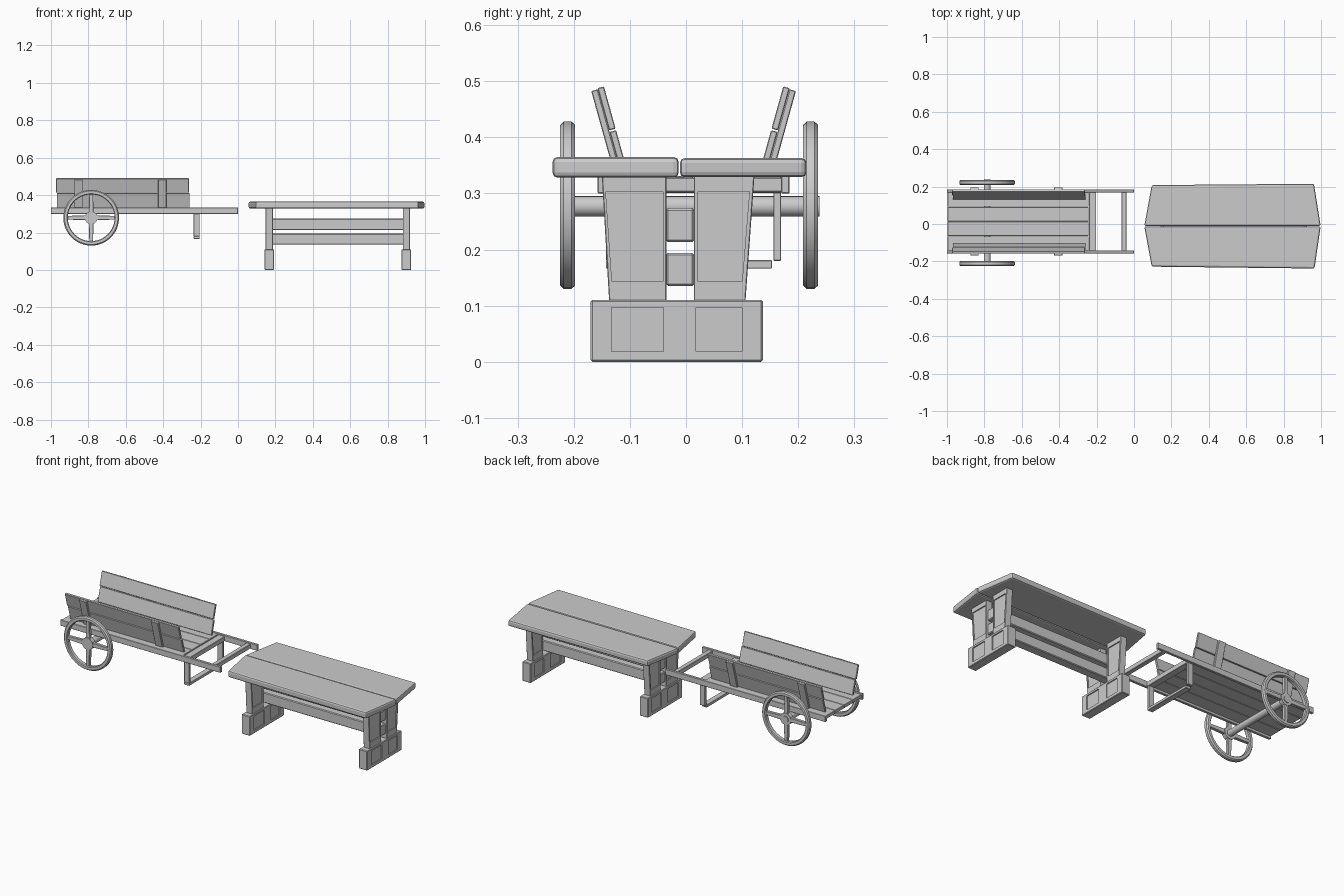
import bpy, bmesh, math
from mathutils import Matrix, Vector

if "Cube" in bpy.data.objects:
    bpy.data.objects.remove(bpy.data.objects["Cube"])


def finish(bm, name, bevel=0.0, segments=1, smooth=False):
    bmesh.ops.recalc_face_normals(bm, faces=bm.faces)
    if bevel:
        bmesh.ops.bevel(bm, geom=bm.edges[:], offset=bevel, segments=segments,
                        profile=0.5, affect='EDGES')
    me = bpy.data.meshes.new(name)
    bm.to_mesh(me)
    bm.free()
    ob = bpy.data.objects.new(name, me)
    bpy.context.collection.objects.link(ob)
    if smooth:
        bpy.context.view_layer.objects.active = ob
        ob.select_set(True)
        bpy.ops.object.shade_smooth_by_angle(angle=math.radians(35))
        ob.select_set(False)
    return ob


def box(name, x, y, z, bevel=0.0015):
    """Box from (min, max) ranges."""
    return prism(name, [(y[0], z[0]), (y[1], z[0]), (y[1], z[1]), (y[0], z[1])], x, 'X', bevel)


def prism(name, pts, span, axis, bevel=0.0015, segments=1):
    """Extrude a 2D outline along X (yz outline) or Z (xy outline)."""
    bm = bmesh.new()
    rings = []
    for s in span:
        rings.append([bm.verts.new((s, a, b) if axis == 'X' else (a, b, s)) for a, b in pts])
    n = len(pts)
    bm.faces.new(rings[0])
    bm.faces.new(rings[1])
    for i in range(n):
        j = (i + 1) % n
        bm.faces.new((rings[0][i], rings[0][j], rings[1][j], rings[1][i]))
    return finish(bm, name, bevel, segments)


def lathe(name, profile, centre, steps=40):
    """Revolve a closed (radius, y) loop about the y axis."""
    bm = bmesh.new()
    rings = []
    for k in range(steps):
        a = 2 * math.pi * k / steps
        rings.append([bm.verts.new((centre[0] + r * math.cos(a), centre[1] + y,
                                    centre[2] + r * math.sin(a))) for r, y in profile])
    n = len(profile)
    for k in range(steps):
        p, q = rings[k], rings[(k + 1) % steps]
        for i in range(n):
            j = (i + 1) % n
            bm.faces.new((p[i], p[j], q[j], q[i]))
    return finish(bm, name, smooth=True)


def rod(name, radius, y0, y1, x, z, bevel=0.002):
    bm = bmesh.new()
    mat = Matrix.Translation((x, (y0 + y1) / 2, z)) @ Matrix.Rotation(math.pi / 2, 4, 'X')
    bmesh.ops.create_cone(bm, cap_ends=True, segments=24, radius1=radius, radius2=radius,
                          depth=y1 - y0, matrix=mat)
    return finish(bm, name, smooth=True)


def carve(target, outlines, x, depth=0.006):
    """Sink panel recesses into both x faces of a part."""
    for pts in outlines:
        for face in x:
            c = prism("panel_cutter", pts, (face - depth, face + depth), 'X', 0)
            c.hide_render = True
            c.hide_set(True)
            m = target.modifiers.new("panel", 'BOOLEAN')
            m.object = c
            m.operation = 'DIFFERENCE'
            m.solver = 'EXACT'


def rect(y0, y1, z0, z1):
    return [(y0, z0), (y1, z0), (y1, z1), (y0, z1)]


# ---------- table ----------
SEAM = -0.012
prism("table_top_front", [(0.055, SEAM - .001), (0.095, -0.228), (0.965, -0.238), (0.998, SEAM - .001)],
      (0.328, 0.365), 'Z', 0.009, 2)
prism("table_top_back", [(0.055, SEAM + .001), (0.998, SEAM + .001), (0.962, 0.215), (0.095, 0.208)],
      (0.329, 0.363), 'Z', 0.009, 2)

for side, xc in (("left", 0.167), ("right", 0.900)):
    foot = box(side + "_table_foot", (xc - .026, xc + .026), (-0.17, 0.137), (0, 0.11), 0.003)
    carve(foot, [rect(-.133, -.04, .018, .097), rect(.018, .1, .018, .097)],
          (xc - .026, xc + .026))
    w = 0.019
    post = prism(side + "_front_post", [(-.137, .108), (-.035, .108), (-.035, .332), (-.15, .332)],
                 (xc - w, xc + w), 'X', 0.0015)
    carve(post, [[(-.132, .143), (-.041, .143), (-.041, .303), (-.143, .303)]], (xc - w, xc + w))
    post = prism(side + "_back_post", [(.014, .108), (.106, .108), (.122, .332), (.014, .332)],
                 (xc - w, xc + w), 'X', 0.0015)
    carve(post, [[(.021, .143), (.1, .143), (.113, .303), (.021, .303)]], (xc - w, xc + w))

for name, z in (("upper_stretcher", (.213, .274)), ("lower_stretcher", (.135, .194))):
    box(name, (0.155, 0.912), (-0.036, 0.015), z, 0.004)

# ---------- cart bed and frame ----------
CY = 0.0135
for i in range(4):
    y0 = CY - 0.157 + i * 0.0785
    box("floor_plank", (-0.997, -0.242), (y0 + .001, y0 + .0775), (0.312, 0.331))
for s in (-1, 1):
    a, b = sorted((CY + s * 0.156, CY + s * 0.171))
    box("side_rail", (-1.0, 0.0), (a, b), (0.300, 0.333))
    a, b = sorted((CY + s * 0.142, CY + s * 0.156))
    box("prop_leg", (-0.237, -0.205), (a, b), (0.180, 0.326))
box("front_crossbar", (-0.240, -0.202), (CY - .157, CY + .157), (0.301, 0.327))
box("handle_bar", (-0.066, -0.040), (CY - .157, CY + .157), (0.303, 0.328))
box("prop_foot_bar", (-0.237, -0.205), (CY - .156, CY + .14), (0.166, 0.181))

# ---------- leaning cart sides ----------
TILT = math.radians(15.5)


def leaning(name, s, x, up, out):
    """Board in a panel's own frame: up = along the slope, out = thickness range."""
    ob = box(name, x, out, up)
    m = (Matrix.Translation((0, CY, 0)) @ Matrix.Scale(s, 4, Vector((0, 1, 0)))
         @ Matrix.Translation((0, 0.122, 0.332)) @ Matrix.Rotation(-TILT, 4, 'X'))
    ob.data.transform(m)
    if s < 0:
        ob.data.flip_normals()


for s in (-1, 1):
    leaning("lower_side_plank", s, (-0.968, -0.258), (0, 0.082), (-.006, .006))
    leaning("upper_side_plank", s, (-0.972, -0.262), (0.085, 0.163), (-.006, .006))
    for x in (-0.853, -0.405):
        leaning("side_stake", s, (x - .022, x + .022), (0, 0.161), (.006, .018))

# ---------- wheels ----------
WX, WZ = -0.785, 0.279
rod("axle", 0.018, -0.222, 0.238, WX, 0.277)
RIM = [(.125, -.009), (.129, -.0135), (.143, -.0135), (.149, -.007),
       (.149, .007), (.143, .0135), (.129, .0135), (.125, .009)]
for name, y, s in (("front", -0.211, -1), ("back", 0.222, 1)):
    lathe(name + "_wheel_rim", RIM, (WX, y, WZ), 48)
    rod(name + "_wheel_hub", 0.034, y - .0115, y + .0115, WX, WZ)
    for k in range(4):
        spoke = prism(name + "_wheel_spoke", [(-.009, .025), (.009, .025), (.009, .13), (-.009, .13)],
                      (-.013, .013), 'X', 0.002)
        for v in spoke.data.vertices:  # taper towards the rim
            if v.co.z > 0.1:
                v.co.x *= 0.75
        spoke.data.transform(Matrix.Translation((WX, y, WZ)) @ Matrix.Rotation(k * math.pi / 2, 4, 'Y'))
